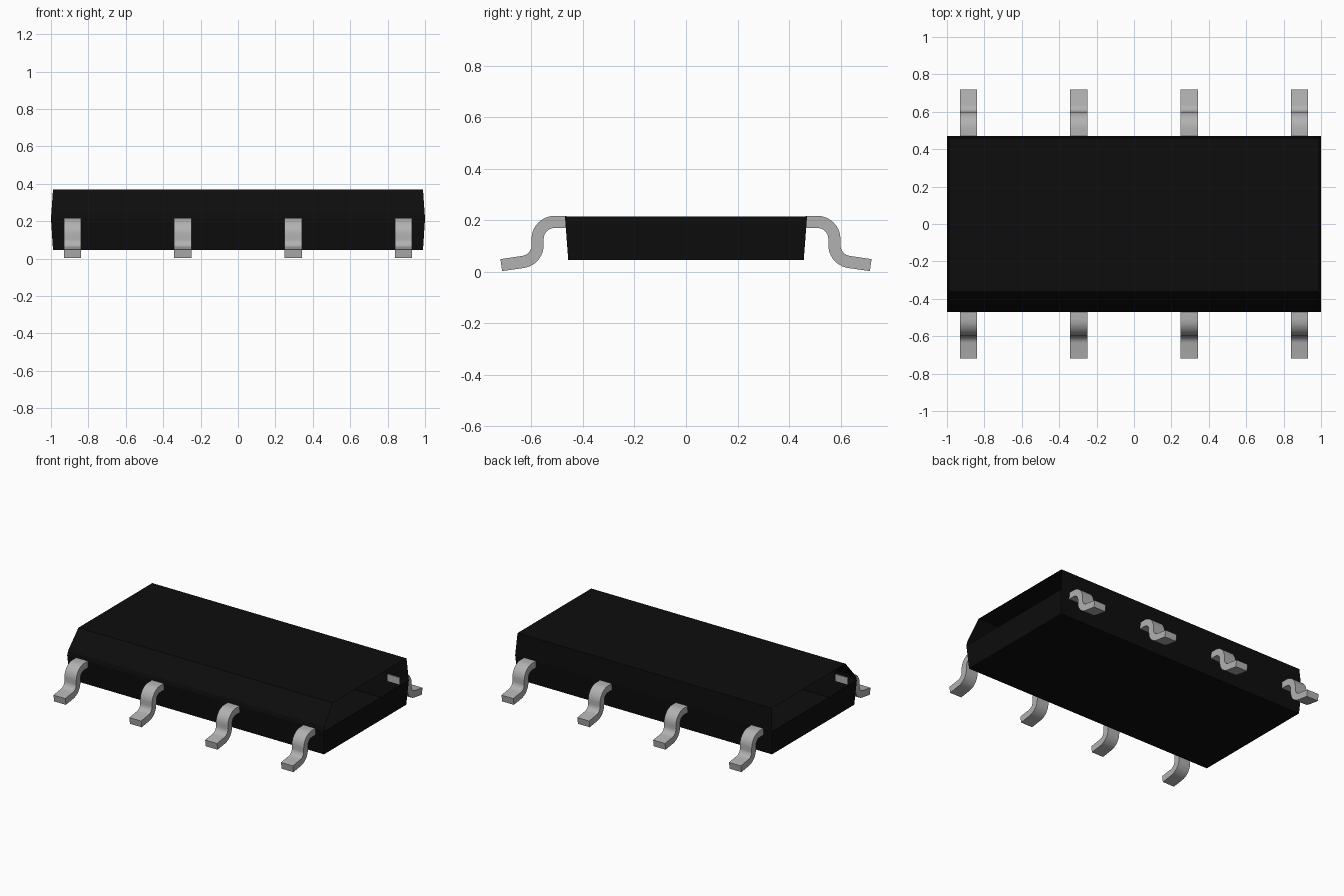
import bpy, bmesh, math
from mathutils import Vector

cube = bpy.data.objects.get("Cube")
if cube:
    bpy.data.objects.remove(cube, do_unlink=True)


def material(name, colour, roughness):
    m = bpy.data.materials.new(name)
    m.use_nodes = True
    m.diffuse_color = colour
    bsdf = m.node_tree.nodes["Principled BSDF"]
    bsdf.inputs["Base Color"].default_value = colour
    bsdf.inputs["Roughness"].default_value = roughness
    return m


BLACK = material("black_plastic", (0.004, 0.004, 0.004, 1), 0.6)
METAL = material("tin_grey", (0.44, 0.44, 0.44, 1), 0.5)


def make_object(name, bm, mat):
    mesh = bpy.data.meshes.new(name)
    bm.to_mesh(mesh)
    bm.free()
    mesh.materials.append(mat)
    obj = bpy.data.objects.new(name, mesh)
    bpy.context.collection.objects.link(obj)
    return obj


# Main levels of the package
BOTTOM, SEAM, TOP = 0.045, 0.215, 0.37


def half_length(z):
    """The ends bulge out to the seam line."""
    edge = BOTTOM if z < SEAM else TOP
    return 1.0 - 0.011 * (z - SEAM) / (edge - SEAM)


# Lower body: a tray that widens towards the seam
bm = bmesh.new()
rings = []
for z, hy in ((BOTTOM, 0.457), (SEAM, 0.47)):
    hx = half_length(z)
    rings.append([bm.verts.new((sx * hx, sy * hy, z))
                  for sx, sy in ((-1, -1), (1, -1), (1, 1), (-1, 1))])
low, high = rings
bm.faces.new(low[::-1])
for i in range(4):
    j = (i + 1) % 4
    bm.faces.new((low[i], low[j], high[j], high[i]))
make_object("lower_body", bm, BLACK)

# Upper body: a cover with a sloped front edge and open ends
bm = bmesh.new()
profile = [(-0.47, SEAM), (-0.463, 0.245), (-0.36, TOP), (0.46, TOP), (0.47, SEAM)]
pairs = [[bm.verts.new((s * half_length(z), y, z)) for s in (-1, 1)] for y, z in profile]
for (l0, r0), (l1, r1) in zip(pairs, pairs[1:]):
    bm.faces.new((l0, r0, r1, l1))
make_object("upper_body", bm, BLACK)

# Lead centreline: shoulder, two bends and a slightly sloped foot
RADIUS, HALF_THICK, HALF_WIDTH, STEPS = 0.066, 0.0235, 0.046, 10


def arc(cy, cz, start, end):
    for i in range(STEPS + 1):
        a = math.radians(start + (end - start) * i / STEPS)
        yield Vector((cy + RADIUS * math.cos(a), cz + RADIUS * math.sin(a)))


path = [Vector((0.463, 0.193))]
path += arc(0.51, 0.127, 90, 0)
path += arc(0.642, 0.103, 180, 262)
path.append(Vector((0.717, 0.0255)))


def make_lead(name, x, side):
    bm = bmesh.new()
    upper, lower = [], []
    for i, p in enumerate(path):
        t = (path[min(i + 1, len(path) - 1)] - path[max(i - 1, 0)]).normalized()
        if i == 0:
            t = Vector((1, 0))
        n = Vector((-t.y, t.x)) * HALF_THICK
        upper.append(p + n)
        lower.append(p - n)
    sections = []
    for u, d in zip(upper, lower):
        sections.append([bm.verts.new((x + sx * HALF_WIDTH, side * q.x, q.y))
                         for sx, q in ((-1, u), (1, u), (1, d), (-1, d))])
    for a, b in zip(sections, sections[1:]):
        for i in range(4):
            j = (i + 1) % 4
            bm.faces.new((a[i], a[j], b[j], b[i]))
    bm.faces.new(sections[0])
    bm.faces.new(sections[-1])
    bmesh.ops.recalc_face_normals(bm, faces=bm.faces)
    return make_object(name, bm, METAL)


# Four leads along the front and four along the back
leads = [make_lead(f"{label}_lead_{i + 1}", x, side)
         for label, side in (("front", -1), ("back", 1))
         for i, x in enumerate((-0.885, -0.295, 0.295, 0.885))]

# Smooth the bends, keep the lead edges sharp
bpy.ops.object.select_all(action='DESELECT')
for obj in leads:
    obj.select_set(True)
bpy.context.view_layer.objects.active = leads[0]
bpy.ops.object.shade_smooth_by_angle(angle=math.radians(35))
